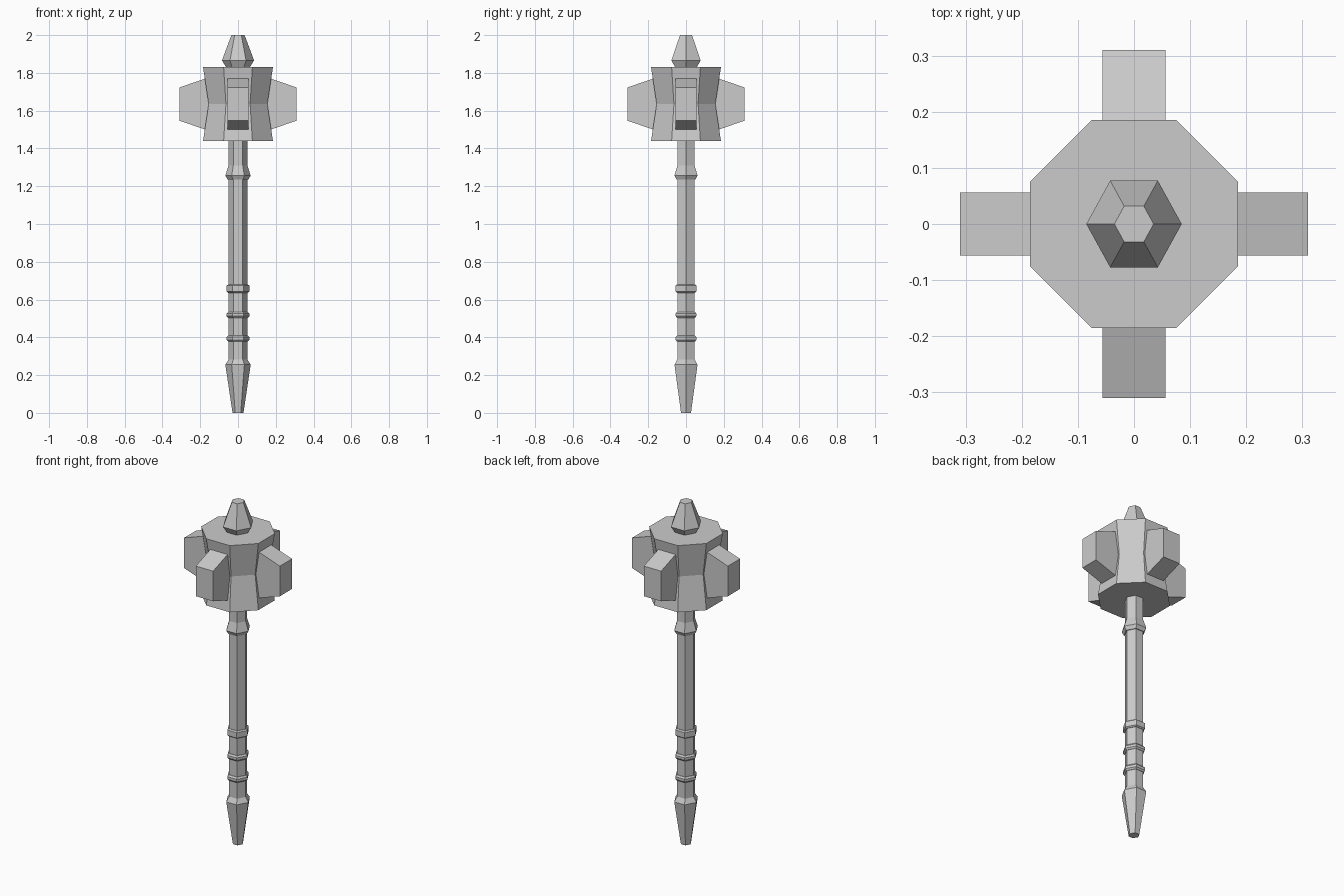
import bpy, bmesh
from math import cos, sin, pi

if "Cube" in bpy.data.objects:
    bpy.data.objects.remove(bpy.data.objects["Cube"])


def make_object(name, bm):
    bmesh.ops.recalc_face_normals(bm, faces=bm.faces)
    mesh = bpy.data.meshes.new(name)
    bm.to_mesh(mesh)
    bm.free()
    obj = bpy.data.objects.new(name, mesh)
    bpy.context.collection.objects.link(obj)
    return obj


def loft(name, sections):
    """Skin closed loops of 3D points, capping both ends."""
    bm = bmesh.new()
    loops = [[bm.verts.new(p) for p in s] for s in sections]
    n = len(loops[0])
    for a, b in zip(loops, loops[1:]):
        for i in range(n):
            j = (i + 1) % n
            bm.faces.new((a[i], a[j], b[j], b[i]))
    bm.faces.new(loops[0])
    bm.faces.new(loops[-1])
    return make_object(name, bm)


def hexagon(r, z):
    return [(r * cos(k * pi / 3), 1.05 * r * sin(k * pi / 3), z) for k in range(6)]


def hex_part(name, profile):
    return loft(name, [hexagon(r, z) for r, z in profile])


def octagon(s, z):
    a, b = 0.185 * s, 0.076 * s
    return [(x, y, z) for x, y in ((a, -b), (a, b), (b, a), (-b, a),
                                   (-a, b), (-a, -b), (-b, -a), (b, -a))]


# Handle: pommel, shaft, grip rings and collar
hex_part("pommel", [(0.029, 0), (0.067, 0.255), (0.05, 0.283)])
hex_part("shaft", [(0.05, 0.27), (0.05, 1.45)])
for i, (z0, z1, bevel) in enumerate([(0.377, 0.41, 0.009), (0.503, 0.535, 0.009),
                                     (0.636, 0.68, 0.006)]):
    hex_part(f"grip_ring_{i + 1}", [(0.052, z0), (0.06, z0 + bevel),
                                    (0.06, z1 - bevel), (0.052, z1)])
hex_part("collar", [(0.055, 1.235), (0.067, 1.256), (0.05, 1.31)])

# Head: waisted octagonal block with a pointed cap
loft("head", [octagon(1, 1.44), octagon(0.84, 1.635), octagon(1, 1.83)])
hex_part("top_spike", [(0.06, 1.825), (0.085, 1.866), (0.035, 2.0)])

# Four tapered striking blocks around the head
for k in range(4):
    w = 0.056
    block = loft(f"striking_block_{k + 1}", [
        [(x, -w, z0), (x, w, z0), (x, w, z1), (x, -w, z1)]
        for x, z0, z1 in ((0.15, 1.492, 1.778), (0.31, 1.547, 1.723))])
    block.rotation_euler.z = k * pi / 2
